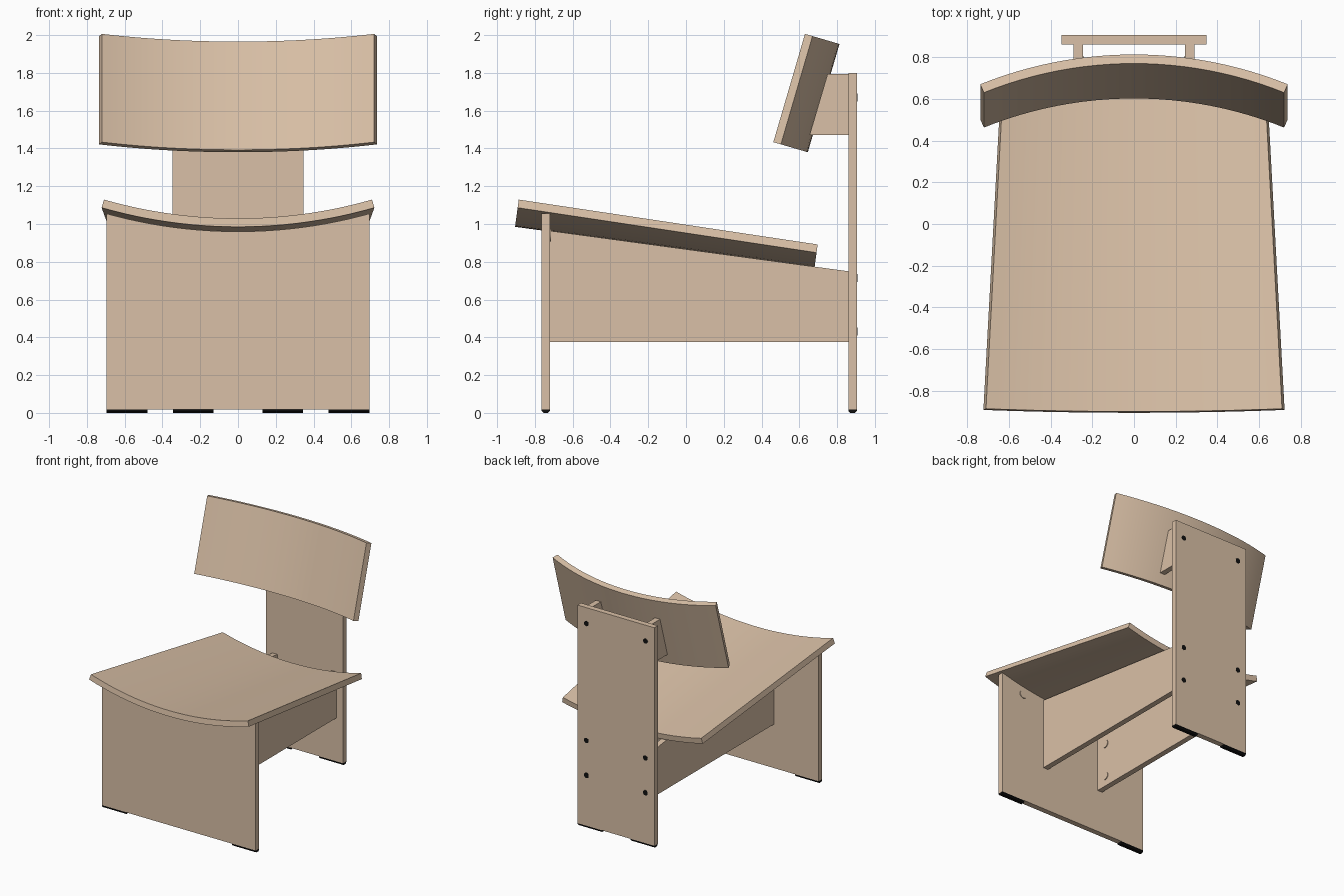
import bpy
import bmesh
from math import sin, cos, asin, sqrt, radians, pi
from mathutils import Vector, Matrix

cube = bpy.data.objects.get("Cube")
if cube:
    bpy.data.objects.remove(cube, do_unlink=True)


def material(name, color):
    mat = bpy.data.materials.new(name)
    mat.use_nodes = True
    mat.diffuse_color = color
    mat.node_tree.nodes["Principled BSDF"].inputs["Base Color"].default_value = color
    return mat


wood = material("pale wood", (0.70, 0.53, 0.385, 1))
black = material("black", (0.005, 0.005, 0.005, 1))


def finish(name, bm, mat):
    bmesh.ops.recalc_face_normals(bm, faces=bm.faces)
    mesh = bpy.data.meshes.new(name)
    bm.to_mesh(mesh)
    bm.free()
    mesh.materials.append(mat)
    obj = bpy.data.objects.new(name, mesh)
    bpy.context.collection.objects.link(obj)
    return obj


def prism(name, outline, axis, lo, hi, mat=wood):
    """Extrude an outline along x (points are y, z) or y (points are x, z)."""
    bm = bmesh.new()
    place = (lambda a, b: (lo, a, b)) if axis == "x" else (lambda a, b: (a, lo, b))
    face = bm.faces.new([bm.verts.new(place(a, b)) for a, b in outline])
    new = bmesh.ops.extrude_face_region(bm, geom=[face])["geom"]
    shift = Vector((hi - lo, 0, 0) if axis == "x" else (0, hi - lo, 0))
    bmesh.ops.translate(bm, vec=shift, verts=[v for v in new if isinstance(v, bmesh.types.BMVert)])
    return finish(name, bm, mat)


def box(name, x, y, z, mat=wood):
    return prism(name, [(x[0], z[0]), (x[1], z[0]), (x[1], z[1]), (x[0], z[1])], "y", *y, mat)


def disc(name, center, axis, radius, depth, mat):
    bm = bmesh.new()
    turn = Matrix.Rotation(pi / 2, 4, "Y" if axis == "x" else "X")
    bmesh.ops.create_cone(bm, cap_ends=True, segments=16, radius1=radius, radius2=radius,
                          depth=depth, matrix=Matrix.Translation(center) @ turn)
    return finish(name, bm, mat)


THICK = 0.045


def curved_board(name, origin, tilt, length, radius, half_start, half_end, segments=24):
    """Bent sheet whose outer centre line starts at origin and runs along the tilt."""
    along = Vector((0, cos(tilt), sin(tilt)))
    normal = Vector((0, -sin(tilt), cos(tilt)))
    bm = bmesh.new()
    rings = []
    for i in range(segments + 1):
        ring = []
        for u, half, r in ((0, half_start, radius), (length, half_end, radius),
                           (length, half_end, radius - THICK), (0, half_start, radius - THICK)):
            a = asin(half / radius) * (2 * i / segments - 1)
            p = Vector(origin) + along * u + normal * (radius - r * cos(a))
            p.x = r * sin(a)
            ring.append(bm.verts.new(p))
        rings.append(ring)
    for a, b in zip(rings, rings[1:]):
        for k in range(4):
            bm.faces.new((a[k], a[k - 1], b[k - 1], b[k]))
    bm.faces.new(rings[0])
    bm.faces.new(rings[-1])
    obj = finish(name, bm, wood)
    bpy.ops.object.select_all(action="DESELECT")
    obj.select_set(True)
    bpy.context.view_layer.objects.active = obj
    bpy.ops.object.shade_smooth_by_angle(angle=radians(30))
    return obj


# Bent seat and backrest
SEAT_R = 2.6
curved_board("seat", (0, -0.905, 0.985), radians(-7.72), 1.60, SEAT_R, 0.722, 0.636)
curved_board("backrest", (0, 0.645, 1.38), radians(73.7), 0.597, 1.9, 0.737, 0.737)


def seat_bottom(y, x=0):
    return 0.985 - 0.1356 * (y + 0.905) + SEAT_R - sqrt(SEAT_R ** 2 - x ** 2)


# Front panel with a top edge hollowed to fit the seat
FRONT, BACK = (-0.765, -0.72), (0.86, 0.905)
half = 0.695
steps = 24
curve = [half * (1 - 2 * i / steps) for i in range(steps + 1)]
prism("front_panel", [(-half, 0.018), (half, 0.018)] + [(x, seat_bottom(FRONT[1], x)) for x in curve],
      "y", *FRONT)

# Back post
box("back_post", (-0.347, 0.347), BACK, (0.018, 1.80))

for side, s in (("left", 1), ("right", -1)):
    inner, outer = s * 0.245, s * 0.29
    # Rail under the seat and bracket behind the backrest
    prism(side + "_rail", [(FRONT[1], 0.375), (BACK[0], 0.375), (BACK[0], seat_bottom(BACK[0]) + 0.004),
                           (FRONT[1], seat_bottom(FRONT[1]) + 0.004)], "x", inner, outer)
    prism(side + "_bracket", [(0.654, 1.47), (BACK[0], 1.47), (BACK[0], 1.795), (0.75, 1.795)],
          "x", inner, outer)

    # Black foot pads with chamfered lower edges
    for name, y, x0, x1 in (("front", FRONT, 0.48, 0.695), ("back", BACK, 0.13, 0.345)):
        pad = [(y[0] + 0.01, 0), (y[1] - 0.01, 0), (y[1], 0.01), (y[1], 0.019), (y[0], 0.019), (y[0], 0.01)]
        prism(f"{name}_{side}_foot_pad", pad, "x", s * x0, s * x1, black)

    # Bolt holes on the post
    for n, z in enumerate((0.43, 0.715, 1.67)):
        disc(f"{side}_bolt_{n}", (s * 0.267, BACK[1], z), "y", 0.021, 0.004, black)

    # Round fittings on the rail's inner face and the panel's rear face
    for n, (y, z) in enumerate(((-0.63, 0.46), (-0.63, 0.74), (0.77, 0.43), (0.77, 0.68))):
        disc(f"{side}_rail_fitting_{n}", (inner, y, z), "x", 0.033, 0.012, wood)
    disc(side + "_panel_fitting", (s * 0.49, FRONT[1], 0.94), "y", 0.033, 0.012, wood)
